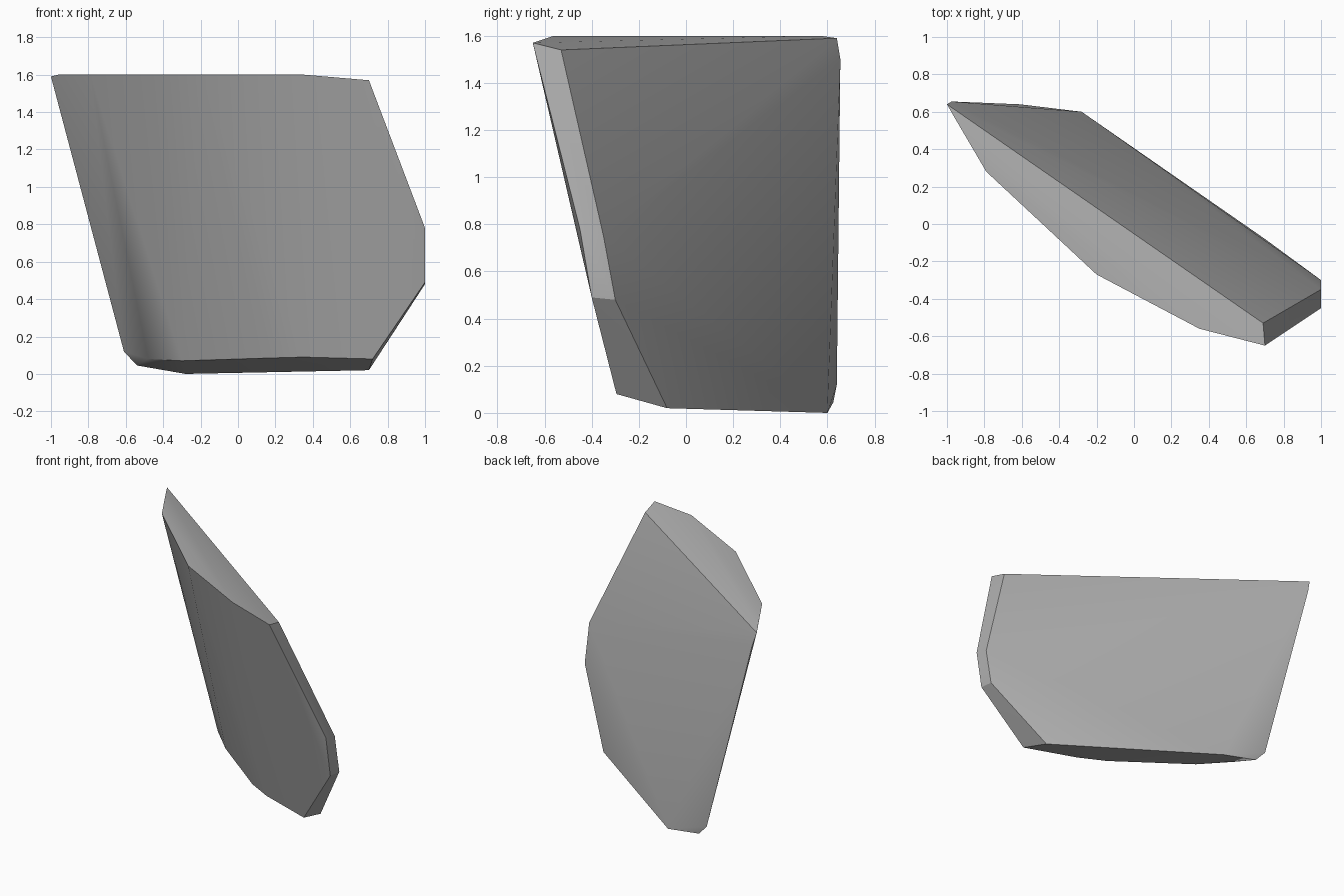
import bpy
import bmesh
import math

default_cube = bpy.data.objects.get("Cube")
if default_cube:
    bpy.data.objects.remove(default_cube, do_unlink=True)

# One flat stone colour
stone = bpy.data.materials.new("stone_grey")
stone.use_nodes = True
grey = (0.42, 0.42, 0.42, 1)
stone.diffuse_color = grey
stone.node_tree.nodes["Principled BSDF"].inputs["Base Color"].default_value = grey

# Corner loops of the leaning shard
top_rim = [(-1, .64, 1.59), (-.96, .57, 1.6), (-.79, .28, 1.6), (-.2, -.27, 1.6),
           (.35, -.56, 1.6), (.7, -.65, 1.57), (.69, -.53, 1.54)]
bevelled_end = [(1, -.45, .78), (1, -.35, .75), (1, -.4, .49), (1, -.3, .48)]
foot_front = [(.72, -.295, .08), (.35, -.18, .09), (.17, -.08, .085),
              (-.3, .29, .07), (-.48, .46, .08)]
foot_back = [(.7, -.08, .02), (-.28, .6, 0), (-.54, .625, .045)]
back_edge = [(-.61, .64, .12), (-.975, .655, 1.5)]


def convex_stone(name, corners, material):
    """Wrap a faceted convex stone around its corners."""
    bm = bmesh.new()
    verts = [bm.verts.new(corner) for corner in corners]
    hull = bmesh.ops.convex_hull(bm, input=verts, use_existing_faces=False)
    leftovers = set(hull["geom_interior"] + hull["geom_unused"])
    loose = [v for v in leftovers if isinstance(v, bmesh.types.BMVert)]
    bmesh.ops.delete(bm, geom=loose, context='VERTS')
    bmesh.ops.recalc_face_normals(bm, faces=bm.faces[:])
    mesh = bpy.data.meshes.new(name)
    bm.to_mesh(mesh)
    bm.free()
    mesh.materials.append(material)
    obj = bpy.data.objects.new(name, mesh)
    bpy.context.collection.objects.link(obj)
    return obj


rock = convex_stone("rock_shard", top_rim + bevelled_end + foot_front + foot_back + back_edge, stone)

# Soft faces with crisp broken edges
bpy.ops.object.select_all(action='DESELECT')
rock.select_set(True)
bpy.context.view_layer.objects.active = rock
bpy.ops.object.shade_smooth_by_angle(angle=math.radians(30))
